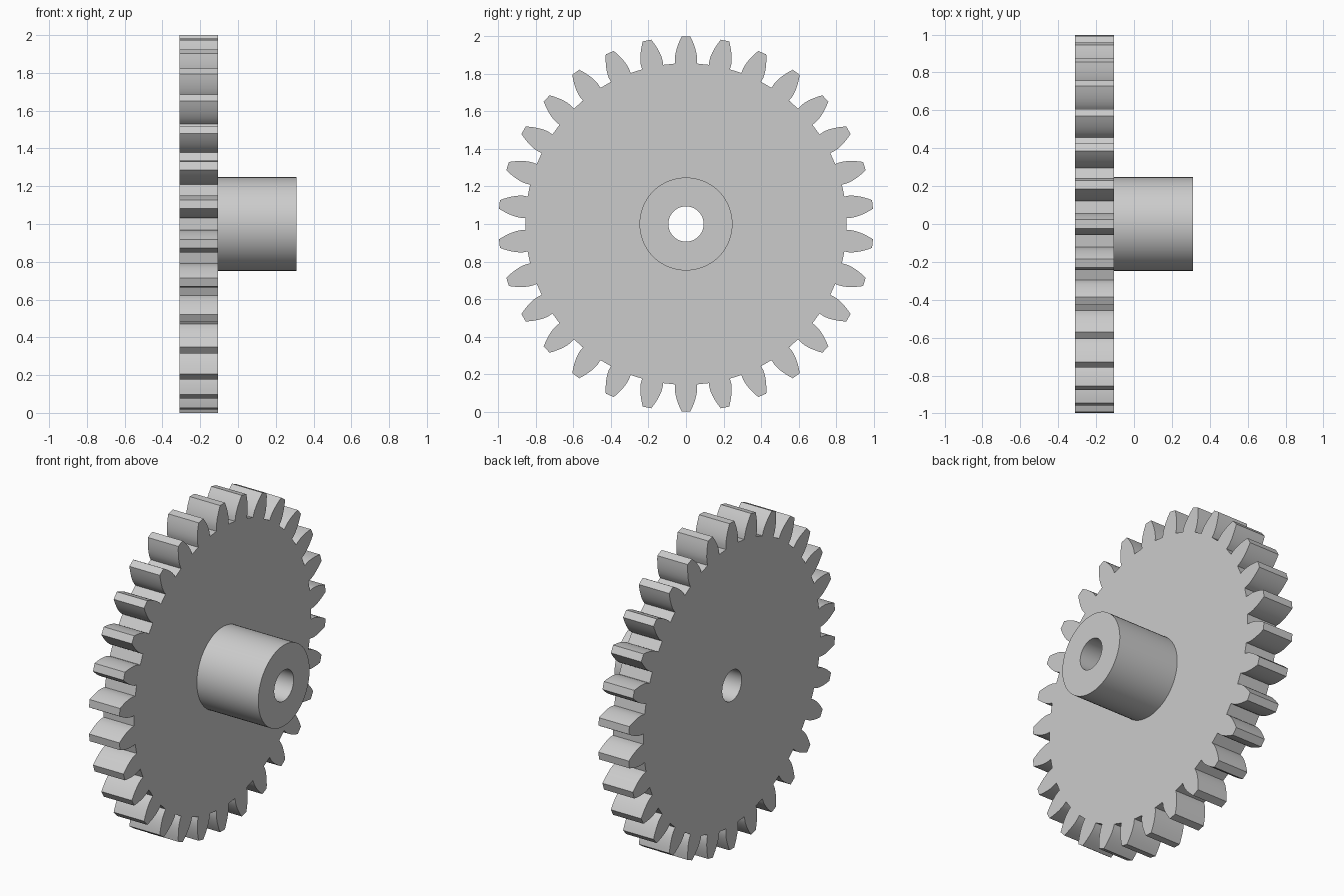
import bpy
import bmesh
from math import acos, cos, pi, radians, sin, tan
from mathutils import Vector

cube = bpy.data.objects.get("Cube")
if cube:
    bpy.data.objects.remove(cube, do_unlink=True)

TEETH = 30
TIP_R, ROOT_R, HUB_R, BORE_R = 1.0, 0.857, 0.248, 0.094
MODULE = 2 * TIP_R / (TEETH + 2)
PITCH_R = MODULE * TEETH / 2
BASE_R = PITCH_R * cos(radians(20))
BACK, DISC_FRONT, HUB_END = -0.311, -0.105, 0.311
FLANK_STEPS = 6


def involute(a):
    return tan(a) - a


def half_angle(r):
    """Half the angular width of a tooth at radius r."""
    spread = involute(acos(min(1, BASE_R / r)))
    return pi / (2 * TEETH) + involute(radians(20)) - spread


bm = bmesh.new()


def point(r, angle):
    return bm.verts.new((BACK, r * sin(angle), 1 + r * cos(angle)))


# Flat gear outline: rings for bore and hub, then one tooth at a time
radii = [ROOT_R] + [BASE_R + (TIP_R - BASE_R) * i / FLANK_STEPS
                    for i in range(FLANK_STEPS + 1)]
bore, hub, root = [], [], []
for t in range(TEETH):
    mid = 2 * pi * t / TEETH
    for side in (-1, 1):
        bore.append(point(BORE_R, mid + side * pi / (2 * TEETH)))
        hub.append(point(HUB_R, mid + side * pi / (2 * TEETH)))
    left = [point(r, mid - half_angle(max(r, BASE_R))) for r in radii]
    right = [point(r, mid + half_angle(max(r, BASE_R))) for r in radii]
    root += [left[0], right[0]]
    bm.faces.new(left + right[::-1])

for inner, outer in ((bore, hub), (hub, root)):
    for i in range(len(inner)):
        j = (i + 1) % len(inner)
        bm.faces.new((inner[i], outer[i], outer[j], inner[j]))


def extrude(faces, distance, keep):
    result = bmesh.ops.extrude_face_region(bm, geom=faces, use_keep_orig=keep)["geom"]
    moved = [g for g in result if isinstance(g, bmesh.types.BMVert)]
    bmesh.ops.translate(bm, verts=moved, vec=Vector((distance, 0, 0)))
    if not keep:
        old = [f for f in faces if f.is_valid]
        if old:
            bmesh.ops.delete(bm, geom=old, context="FACES")


# Toothed disc, then the hub drawn out of its front face
extrude(list(bm.faces), DISC_FRONT - BACK, True)
hub_faces = []
for f in bm.faces:
    on_front = all(abs(v.co.x - DISC_FRONT) < 1e-4 for v in f.verts)
    in_hub = all(Vector((v.co.y, v.co.z - 1)).length < HUB_R + 1e-3 for v in f.verts)
    if on_front and in_hub:
        hub_faces.append(f)
extrude(hub_faces, HUB_END - DISC_FRONT, False)
bmesh.ops.recalc_face_normals(bm, faces=bm.faces)

mesh = bpy.data.meshes.new("spur_gear")
bm.to_mesh(mesh)
bm.free()
gear = bpy.data.objects.new("spur_gear", mesh)
bpy.context.collection.objects.link(gear)

# Plain grey material
grey = bpy.data.materials.new("plain_grey")
grey.use_nodes = True
colour = (0.6, 0.6, 0.6, 1)
grey.diffuse_color = colour
grey.node_tree.nodes["Principled BSDF"].inputs["Base Color"].default_value = colour
mesh.materials.append(grey)

# Smooth round walls and flanks, crisp edges
bpy.ops.object.select_all(action="DESELECT")
gear.select_set(True)
bpy.context.view_layer.objects.active = gear
bpy.ops.object.shade_smooth_by_angle(angle=radians(30))
